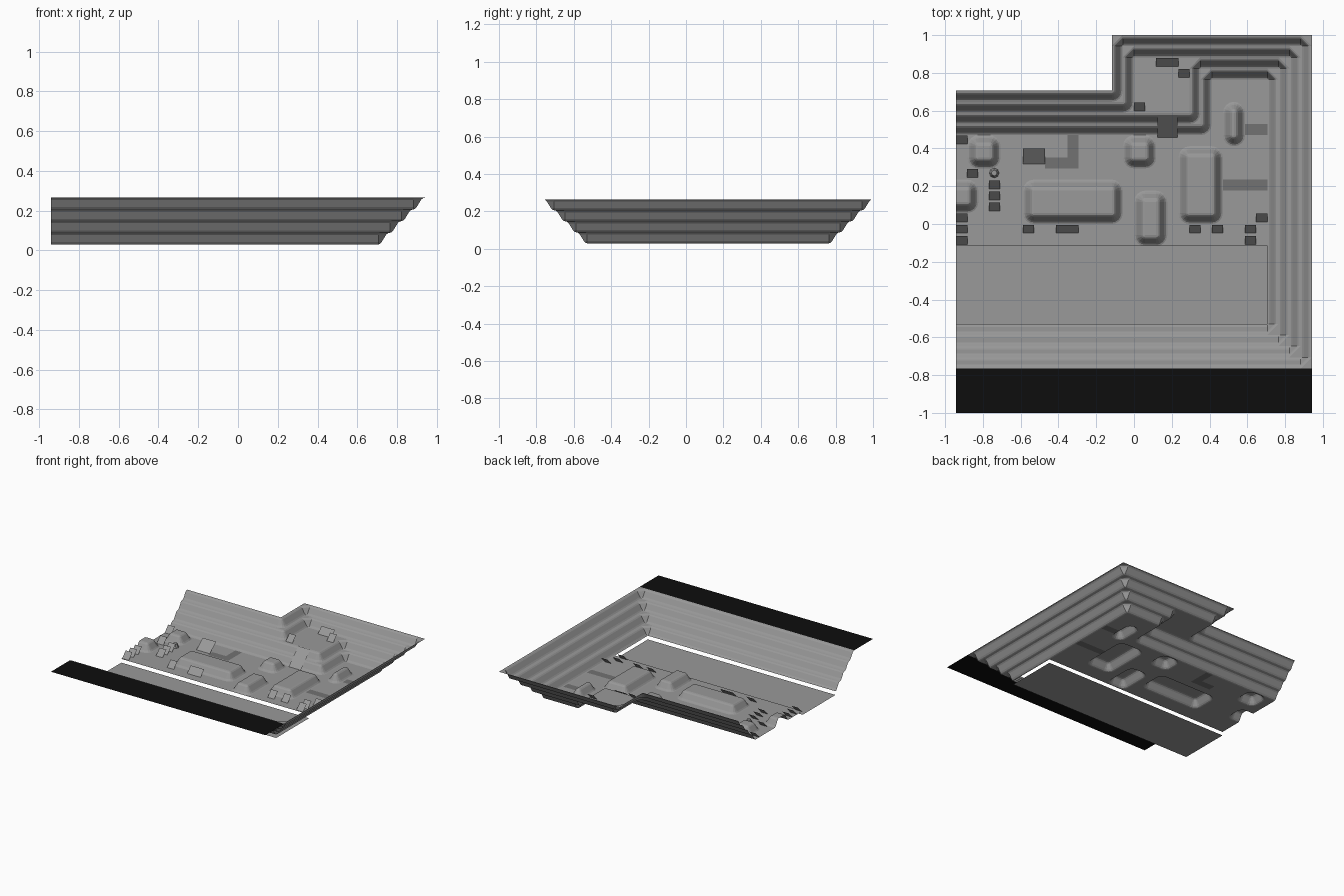
import bpy, bmesh, math
from mathutils import Vector

if "Cube" in bpy.data.objects:
    bpy.data.objects.remove(bpy.data.objects["Cube"])

T = 1 / 17                      # tile size; layout is a 32 x 34 tile grid
X0, Y0 = -16 * T, -1.0
FLOOR = 0.5                     # floor height in tiles
# slope profile of one terrace: (distance, height) in tiles
PROFILE = [(0, 0), (0.14, 0.05), (0.28, 0.2), (0.66, 0.82), (0.8, 0.95), (1, 1)]


def material(name, v):
    m = bpy.data.materials.new(name)
    m.diffuse_color = (v, v, v, 1)
    m.use_nodes = True
    m.node_tree.nodes["Principled BSDF"].inputs["Base Color"].default_value = m.diffuse_color
    return m


ROCK = material("rock_grey", 0.32)
PATH = material("path_grey", 0.17)
BLACK = material("border_black", 0.004)


class Part:
    """Collects faces given in tile units, then makes an object."""

    def __init__(self, name, mat=ROCK):
        self.name, self.mat, self.bm = name, mat, bmesh.new()

    def face(self, pts):
        clean = []
        for p in pts:
            if all((Vector(p) - Vector(q)).length > 1e-5 for q in clean):
                clean.append(p)
        if len(clean) > 2:
            self.bm.faces.new([self.bm.verts.new((X0 + x * T, Y0 + y * T, z * T))
                               for x, y, z in clean])

    def rect(self, x0, y0, x1, y1, z):
        self.face([(x0, y0, z), (x1, y0, z), (x1, y1, z), (x0, y1, z)])

    def finish(self):
        bm = self.bm
        bmesh.ops.remove_doubles(bm, verts=bm.verts, dist=1e-5)
        bm.normal_update()
        for f in bm.faces:
            if f.normal.z < 0:
                f.normal_flip()
        me = bpy.data.meshes.new(self.name)
        bm.to_mesh(me)
        bm.free()
        me.materials.append(self.mat)
        ob = bpy.data.objects.new(self.name, me)
        bpy.context.collection.objects.link(ob)
        return ob


def strip(part, rows, closed=False):
    """Bridges rows of points with quads."""
    for a, b in zip(rows, rows[1:]):
        n = len(a)
        for i in range(n if closed else n - 1):
            j = (i + 1) % n
            part.face([a[i], a[j], b[j], b[i]])


def arc(c, u, v, r, z, n=4):
    """Quarter circle around c from direction u to direction v."""
    out = []
    for i in range(n + 1):
        t = i / n * math.pi / 2
        p = c + u * (r * math.cos(t)) + v * (r * math.sin(t))
        out.append((p.x, p.y, z))
    return out


def terrace(part, path, z):
    """One terrace rising to the left of the path; returns its upper edge."""
    P = [Vector(p) for p in path]
    D = [(b - a).normalized() for a, b in zip(P, P[1:])]
    N = [Vector((-d.y, d.x)) for d in D]
    turn = [0] + [D[i].cross(D[i + 1]) for i in range(len(D) - 1)] + [0]
    for i, (d, n) in enumerate(zip(D, N)):
        a = P[i] + d * (1 if turn[i] > 0.5 else 0)
        b = P[i + 1] - d * (1 if turn[i + 1] > 0.5 else 0)
        strip(part, [[(*(a + n * o), z + h), (*(b + n * o), z + h)] for o, h in PROFILE])
    upper = [P[0] + N[0]]
    for i in range(1, len(P) - 1):
        n1, n2, p = N[i - 1], N[i], P[i]
        top = p + n1 + n2
        if turn[i] < 0:         # inner corner: sloped triangle and flat triangle
            strip(part, [[(*(p + n1 * o), z + h), (*(p + n2 * o), z + h)] for o, h in PROFILE])
            part.face([(*(p + n1), z + 1), (*top, z + 1), (*(p + n2), z + 1)])
        else:                   # outer corner: rounded quarter cone
            rows = [arc(top, -n1, -n2, 1 - o, z + h) for o, h in PROFILE]
            strip(part, rows)
            part.face([(*p, z)] + rows[0])
        upper.append(top)
    return upper + [P[-1] + N[-1]]


# terraced pit walls: two lower terraces, then two upper ones behind the ledge
walls = Part("terraced_walls")
lower = [(0, 25), (23, 25), (23, 30), (28, 30), (28, 8), (0, 8)]
upper = [(0, 27), (16, 27), (16, 32), (30, 32), (30, 6), (0, 6)]
for base, outline in ((FLOOR, lower), (FLOOR + 2, upper)):
    for k in range(2):
        outline = terrace(walls, outline, base + k)
walls.finish()

# flat ledge between the terraces
ledge = Part("ledge")
ledge.rect(16, 27, 21, 32, FLOOR + 2)
ledge.finish()

# hollow mounds with rounded corners
MOUNDS = [(1, 22, 4, 25), (-2, 18, 2, 21), (6, 17, 15, 21), (15, 22, 18, 25),
          (16, 15, 19, 20), (20, 17, 24, 24), (24, 24, 26, 28)]
mounds = Part("mounds")
ex, ey = Vector((1, 0)), Vector((0, 1))
for x0, y0, x1, y1 in MOUNDS:
    corners = [(x1 - 1, y1 - 1, ex, ey), (x0 + 1, y1 - 1, ey, -ex),
               (x0 + 1, y0 + 1, -ex, -ey), (x1 - 1, y0 + 1, -ey, ex)]
    rows = []
    for o, h in PROFILE:
        rows.append([p for cx, cy, u, v in corners
                     for p in arc(Vector((cx, cy)), u, v, 1 - o, FLOOR + h)])
    strip(mounds, rows, closed=True)
    mounds.rect(x0 + 1, y0 + 1, x1 - 1, y1 - 1, FLOOR + 1)
    for cx, cy, u, v in corners:
        c = Vector((cx, cy))
        mounds.face([(*(c + u + v), FLOOR)] + arc(c, u, v, 1, FLOOR))
bm = mounds.bm
bmesh.ops.bisect_plane(bm, geom=bm.verts[:] + bm.edges[:] + bm.faces[:],
                       plane_co=(X0, 0, 0), plane_no=(-1, 0, 0), clear_outer=True)
mounds.finish()

# floor and path tiles, left open under the mounds
PATHS = [(8, 22, 11, 23), (10, 23, 11, 25), (26, 25, 28, 26), (24, 20, 28, 21)]


def inside(i, j, rects):
    return any(a <= i < c and b <= j < d for a, b, c, d in rects)


floor, paths = Part("pit_floor"), Part("paths", PATH)
for i in range(28):
    for j in range(15, 30):
        if (j >= 25 and i < 23) or inside(i, j, MOUNDS):
            continue
        (paths if inside(i, j, PATHS) else floor).rect(i, j, i + 1, j + 1, FLOOR)
floor.finish()
paths.finish()

# sunken front floor and black border
sunken = Part("sunken_floor")
sunken.rect(0, 8, 28, 15, 0)
sunken.finish()
border = Part("front_border", BLACK)
border.rect(0, 0, 32, 4, FLOOR + 4)
border.finish()

# tilted rock plates: x, y, width, depth, height, base (tiles)
S = (1, 0.76, 0.8)
W = (2, 0.76, 0.8)
PLATES = [(0.5, 24.6, S, 0), (0.5, 17.55, S, 0), (0.5, 16.55, S, 0), (0.5, 15.55, S, 0),
          (1.45, 21.55, S, 0), (3.45, 20.55, S, 0), (3.45, 19.55, S, 0),
          (3.45, 18.55, S, 0), (6.5, 16.55, S, 0), (10, 16.55, W, 0),
          (7, 23.1, (2, 1.36, 1.1), 0), (21.5, 16.55, S, 0), (23.5, 16.55, S, 0),
          (27.5, 17.55, S, 0), (26.5, 16.55, S, 0), (26.5, 15.55, S, 0),
          (16.5, 27.55, S, 2), (19, 31.55, W, 2), (20.5, 30.55, S, 2),
          (19, 25.3, (1.8, 1, 1), 0.05), (19, 26.3, (1.8, 1, 1), 1.05)]
plates = Part("rock_plates")
for x, y, (w, d, h), base in PLATES:
    a, b, z = x - w / 2, x + w / 2, FLOOR + base
    plates.face([(a, y - d / 2, z), (b, y - d / 2, z),
                 (b, y + d / 2, z + h), (a, y + d / 2, z + h)])
plates.finish()

# small round stone
bpy.ops.mesh.primitive_cone_add(vertices=8, radius1=0.026, radius2=0.015, depth=0.03,
                                location=(-0.74, 0.27, FLOOR * T + 0.015))
stone = bpy.context.object
stone.name = "round_stone"
stone.data.materials.append(ROCK)
